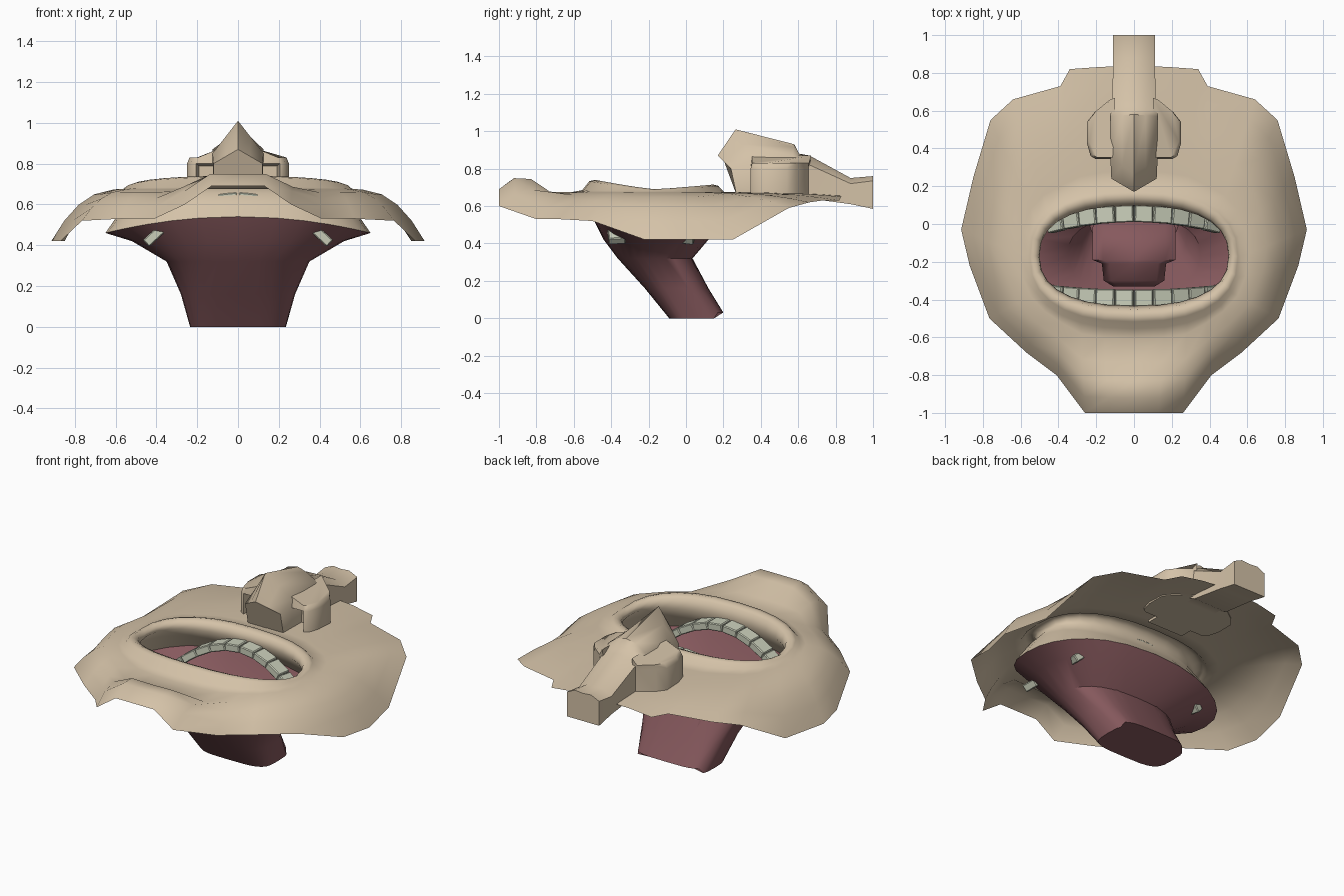
import bpy, bmesh
from math import sin, cos, pi, radians, copysign, atan
from mathutils import Matrix, Vector

if "Cube" in bpy.data.objects:
    bpy.data.objects.remove(bpy.data.objects["Cube"])


def material(name, rgb):
    m = bpy.data.materials.new(name)
    m.diffuse_color = (*rgb, 1)
    m.use_nodes = True
    m.node_tree.nodes["Principled BSDF"].inputs["Base Color"].default_value = m.diffuse_color
    return m


SKIN = material("skin", (0.66, 0.54, 0.39))
FLESH = material("flesh", (0.24, 0.10, 0.11))
ENAMEL = material("enamel", (0.60, 0.63, 0.50))


def finish(bm, name, mat, angle=45):
    bmesh.ops.recalc_face_normals(bm, faces=bm.faces)
    me = bpy.data.meshes.new(name)
    bm.to_mesh(me)
    bm.free()
    me.materials.append(mat)
    ob = bpy.data.objects.new(name, me)
    bpy.context.collection.objects.link(ob)
    bpy.ops.object.select_all(action='DESELECT')
    ob.select_set(True)
    bpy.context.view_layer.objects.active = ob
    bpy.ops.object.shade_smooth_by_angle(angle=radians(angle))
    return ob


def loft(rings, cap_start=False, cap_end=False):
    bm = bmesh.new()
    vs = [[bm.verts.new(p) for p in r] for r in rings]
    n = len(vs[0])
    for a, b in zip(vs, vs[1:]):
        for i in range(n):
            j = (i + 1) % n
            bm.faces.new((a[i], a[j], b[j], b[i]))
    if cap_start:
        bm.faces.new(vs[0])
    if cap_end:
        bm.faces.new(vs[-1])
    return bm


def mirrored(half):
    # half runs from x=0 round the right side back to x=0
    return half + [(-x, y, z) for x, y, z in reversed(half[1:-1])]


# Outer edge of the face, from forehead to chin
edge = [(0, .84, .66), (.2, .83, .65), (.34, .82, .63), (.39, .73, .63),
        (.64, .66, .62), (.76, .55, .59), (.85, .25, .42), (.915, -.03, .42),
        (.87, -.22, .42), (.765, -.5, .52), (.57, -.68, .53), (.41, -.80, .53),
        (.26, -1, .60), (.13, -1, .69), (0, -1, .69)]
N = len(edge)


def oval(cy, a, b, zf, p=2.4):
    pts = []
    for i in range(N):
        th = pi / 2 - pi * i / (N - 1)
        c, s = max(cos(th), 0), sin(th)
        x = 0 if i in (0, N - 1) else a * c ** (2 / p)
        y = cy + b * copysign(abs(s) ** (2 / p), s)
        pts.append((x, y, zf(x / a, s)))
    return pts


def lip_z(base):
    return lambda u, s: base + .025 * abs(s) + (.025 * -s if s < 0 else 0)


def rim_z(u, s):
    return .54 - .08 * u * u


# Face sheet: inner mouth sleeve, rounded lips, cheeks falling to the edge
lip_outer = oval(-.175, .565, .38, lambda u, s: .675 - .01 * min(s, 0))
cheeks = []
for t in (.12, .4, .62, .82):
    ring = []
    for p, q in zip(lip_outer, edge):
        x, y = p[0] + (q[0] - p[0]) * t, p[1] + (q[1] - p[1]) * t
        z = .675 + (q[2] - .675) * t ** 2.5
        if t > .5 and y < -.7:
            z += .065 * max(0, min(1, 1.6 - abs(x) / .25))
        ring.append((x, y, z))
    cheeks.append(ring)
face_rings = [oval(-.16, .65, .34, rim_z),
              oval(-.165, .56, .30, lambda u, s: .59),
              oval(-.168, .50, .265, lambda u, s: .655),
              oval(-.17, .505, .282, lip_z(.675)),
              oval(-.17, .53, .315, lip_z(.69)),
              oval(-.172, .55, .345, lip_z(.683)),
              lip_outer] + cheeks + [edge]
finish(loft([mirrored(r) for r in face_rings]), "face", SKIN, 70)

# Mouth cavity tapering back into the throat
throat = [oval(-.16, .65, .34, rim_z),
          oval(-.16, .52, .28, lambda u, s: .42),
          oval(-.165, .35, .20, lambda u, s: .32),
          oval(-.05, .28, .17, lambda u, s: .16, 3),
          oval(.055, .235, .145, lambda u, s: .03 if s > .6 else 0, 4)]
finish(loft([mirrored(r) for r in throat], cap_end=True), "mouth_cavity", FLESH, 50)

# Tongue: y, top z, half width, thickness
tongue = []
for y, z, w, t in [(-.33, .39, .11, .06), (-.30, .43, .16, .10), (-.21, .46, .17, .12),
                   (-.19, .47, .22, .13), (-.02, .41, .22, .14), (.08, .22, .17, .12)]:
    tongue.append(mirrored([(0, y, z - .01), (w * .75, y, z), (w, y, z - t * .35),
                            (w * .8, y, z - t), (0, y, z - t)]))
finish(loft(tongue, True, True), "tongue", FLESH, 60)


# Teeth rows curving back towards the mouth corners
def tooth_row(name, cy, bend):
    bm = bmesh.new()
    for side in (-1, 1):
        for x, w in [(.05, .096), (.148, .1), (.24, .1), (.325, .1), (.41, .105)]:
            z = .635 - 1.12 * x * x
            mat = (Matrix.Translation((side * x, cy + bend * x * x, z))
                   @ Matrix.Rotation(side * atan(2.24 * x), 4, 'Y')
                   @ Matrix.Rotation(side * bend * x * 1.5, 4, 'Z')
                   @ Matrix.Diagonal((w, .09, .045, 1)))
            vs = bmesh.ops.create_cube(bm, size=1, matrix=mat)['verts']
            edges = list({e for v in vs for e in v.link_edges})
            bmesh.ops.bevel(bm, geom=edges, offset=.005, segments=1, affect='EDGES')
    finish(bm, name, ENAMEL, 30)


tooth_row("upper_teeth", .055, -.3)
tooth_row("lower_teeth", -.392, .12)

# Nose: ridge, shoulder and base at each station from tip to bridge
nose = []
for top, shoulder, base in [
        ((.17, .87), (.12, .24, .80), (.12, .27, .66)),
        ((.265, 1.01), (.125, .35, .85), (.12, .34, .66)),
        ((.58, .93), (.125, .57, .87), (.12, .58, .66)),
        ((.60, .88), (.12, .61, .85), (.12, .62, .66)),
        ((.66, .87), (.115, .66, .82), (.115, .66, .64)),
        ((.88, .75), (.11, .88, .72), (.11, .88, .61)),
        ((1.0, .755), (.11, 1.0, .735), (.11, 1.0, .585))]:
    (sx, sy, sz), (bx, by, bz) = shoulder, base
    mid = (sx * .5, (top[0] + sy) / 2, (top[1] + sz) / 2 + (.015 if top[0] > .5 else 0))
    nose.append(mirrored([(0, *top), mid, shoulder, base, (0, by, bz)]))
finish(loft(nose, True, True), "nose", SKIN, 50)

# Nostril wings with a square recess in the front
wing = [(.10, .345), (.205, .345), (.23, .36), (.25, .43), (.25, .54),
        (.21, .59), (.13, .65), (.10, .66)]
for side, label in ((1, "right"), (-1, "left")):
    bm = loft([[(side * x, y, .66) for x, y in wing],
               [(side * x, y, .80) for x, y in wing],
               [(side * (.10 + (x - .10) * .92), y + .008, .87 if x < .12 else .83)
                for x, y in wing]], True, True)
    bmesh.ops.recalc_face_normals(bm, faces=bm.faces)
    front = [f for f in bm.faces if f.normal.y < -.95 and f.calc_center_median().z < .78]
    bmesh.ops.inset_region(bm, faces=front, thickness=.018)
    bmesh.ops.translate(bm, verts=list({v for f in front for v in f.verts}),
                        vec=Vector((0, .10, 0)))
    finish(bm, "nostril_" + label, SKIN, 60)
